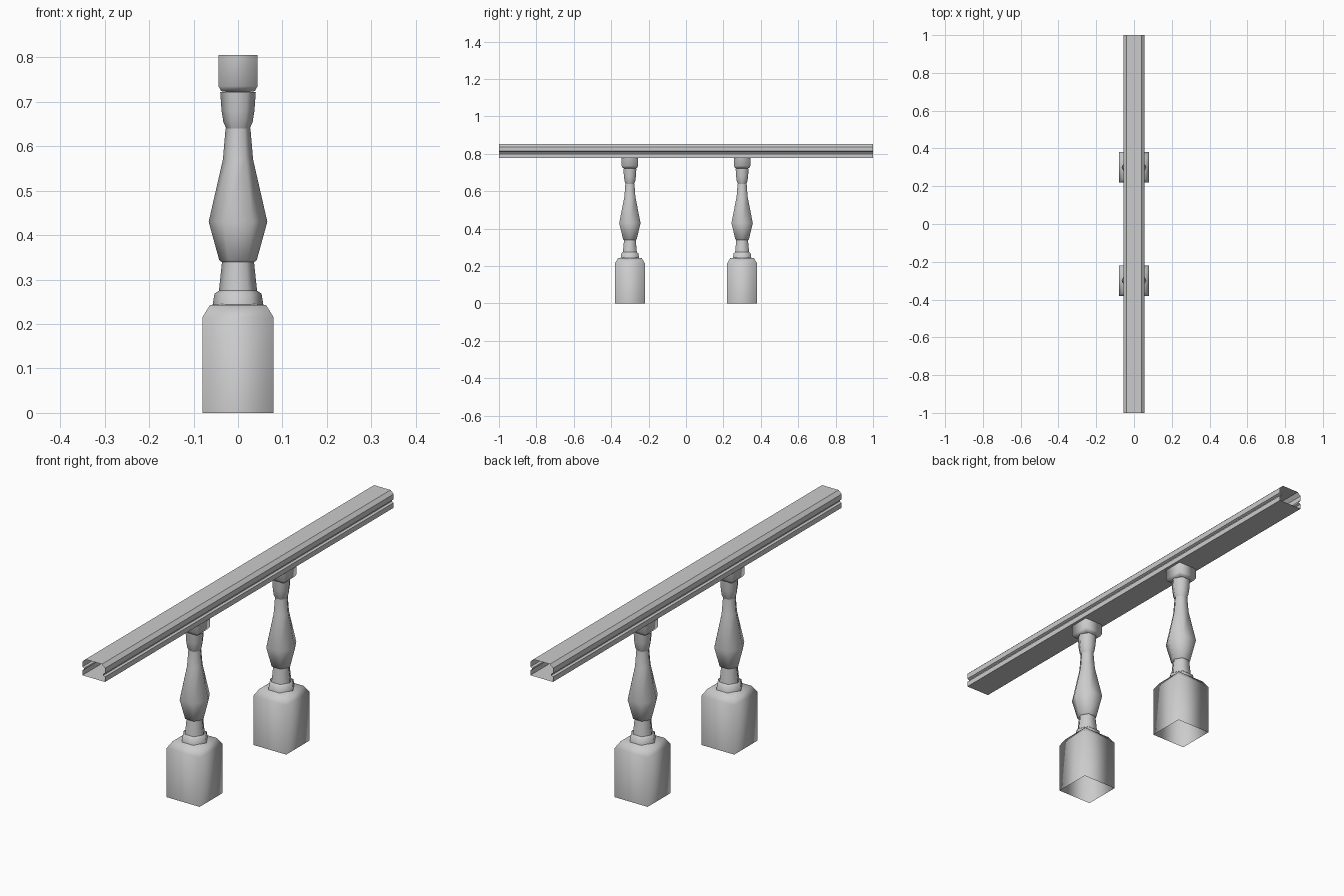
import bpy, bmesh
from math import cos, sin, pi, sqrt

cube = bpy.data.objects.get("Cube")
if cube:
    bpy.data.objects.remove(cube)

stone = bpy.data.materials.new("grey stone")
stone.use_nodes = True
grey = (0.6, 0.6, 0.6, 1)
stone.diffuse_color = grey
stone.node_tree.nodes["Principled BSDF"].inputs["Base Color"].default_value = grey


def loft(name, rings, y=0, closed=True, smooth=True):
    """Skin a stack of point rings into an open tube."""
    bm = bmesh.new()
    loops = [[bm.verts.new((p[0], p[1] + y, p[2])) for p in ring] for ring in rings]
    for a, b in zip(loops, loops[1:]):
        n = len(a)
        for i in range(n):
            j = (i + 1) % n
            bm.faces.new((a[i], a[j], b[j], b[i]))
    bmesh.ops.recalc_face_normals(bm, faces=bm.faces)
    for f in bm.faces:
        f.smooth = smooth
    mesh = bpy.data.meshes.new(name)
    bm.to_mesh(mesh)
    bm.free()
    mesh.materials.append(stone)
    ob = bpy.data.objects.new(name, mesh)
    bpy.context.collection.objects.link(ob)
    return ob


def ring(r, z, sides=6, turn=0.0):
    return [(r * cos(turn + 2 * pi * i / sides), r * sin(turn + 2 * pi * i / sides), z)
            for i in range(sides)]


def square(half, z):
    return ring(half * sqrt(2), z, 4, pi / 4)


def baluster(y, side):
    # Square foot with sloped shoulders, open underneath
    loft(side + "_foot", [square(0.08, 0), square(0.08, 0.215),
                          square(0.063, 0.243), square(0.02, 0.246)], y)
    # Six-sided collar above the foot
    loft(side + "_lower_collar", [ring(0.057, 0.243), ring(0.053, 0.268),
                                  ring(0.04, 0.277)], y)
    loft(side + "_neck", [ring(0.043, 0.274), ring(0.036, 0.34)], y)
    # Turned vase-shaped shaft
    loft(side + "_vase", [ring(0.034, 0.338), ring(0.042, 0.343), ring(0.066, 0.43),
                          ring(0.034, 0.57), ring(0.028, 0.64)], y)
    # Flared upper collar
    loft(side + "_upper_collar", [ring(0.026, 0.638), ring(0.033, 0.655),
                                  ring(0.037, 0.68), ring(0.04, 0.722)], y)
    # Square cap let into the rail
    loft(side + "_cap", [square(0.025, 0.722), square(0.038, 0.724),
                         square(0.044, 0.735), square(0.044, 0.805)], y)


baluster(-0.3, "front_baluster")
baluster(0.3, "back_baluster")

# Hollow handrail with a groove along each side
half = [(0.04, 0.852), (0.055, 0.838), (0.055, 0.815), (0.046, 0.811),
        (0.046, 0.804), (0.055, 0.8), (0.055, 0.778)]
profile = half + [(-x, z) for x, z in reversed(half)]
loft("handrail", [[(x, y, z) for x, z in profile] for y in (-1, 1)], smooth=False)
